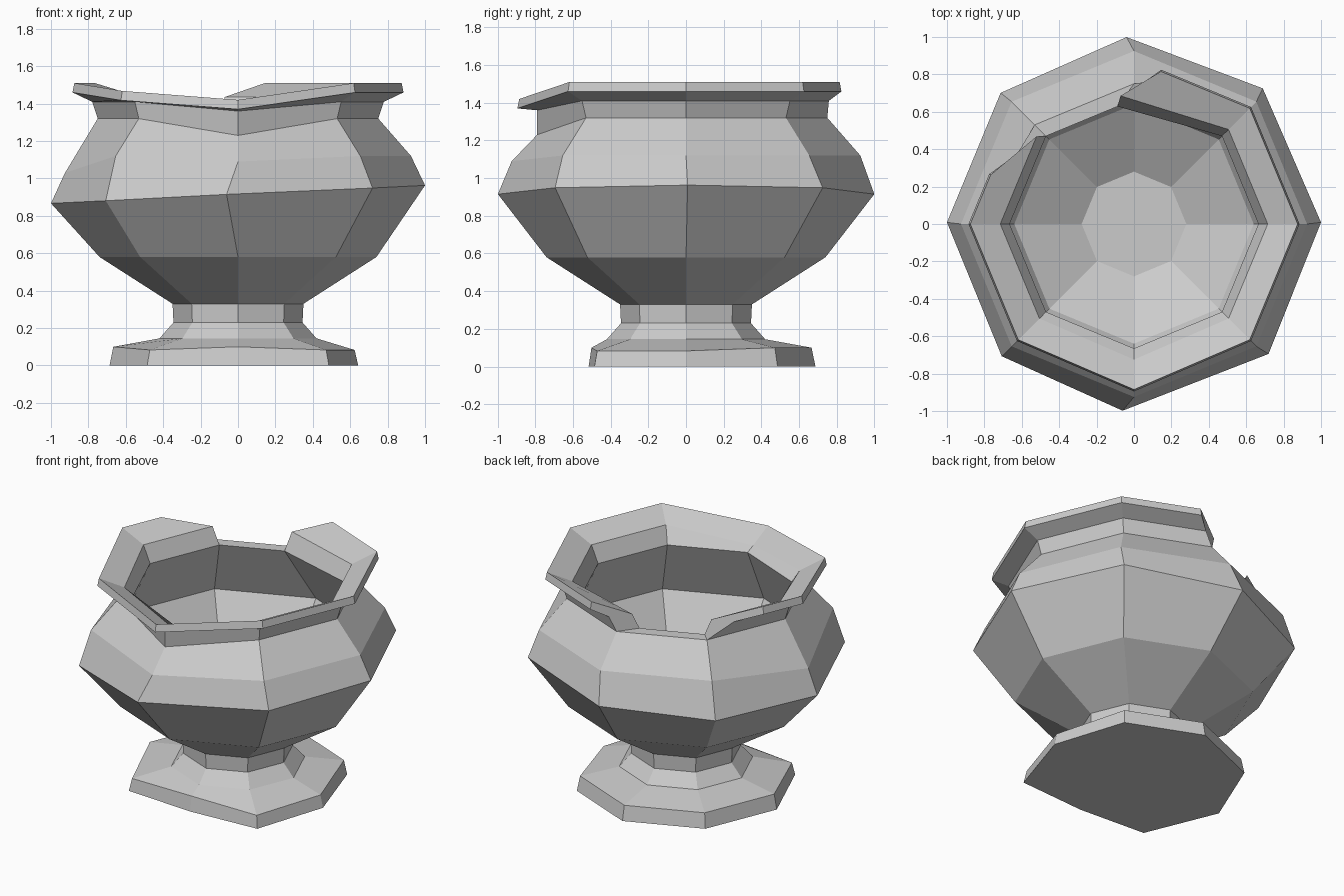
import bpy, bmesh
from math import cos, sin, pi, radians

if "Cube" in bpy.data.objects:
    bpy.data.objects.remove(bpy.data.objects["Cube"])

N = 8  # columns: 0 right, 2 back, 4 left, 6 front

# outside profile from foot to rim, then down the inside: (radius, height)
PROFILE = [
    (0.68, 0.00), (0.66, 0.10), (0.42, 0.145), (0.345, 0.23), (0.35, 0.33),
    (0.74, 0.58), (1.00, 0.915), (0.925, 1.12), (0.75, 1.32),
    (0.78, 1.41), (0.885, 1.46), (0.875, 1.51), (0.715, 1.435), (0.665, 1.32),
    (0.84, 0.94), (0.64, 0.61), (0.28, 0.40),
]
SHOULDER, NECK, LIP_IN = 6, 8, 13

# degrees by which the two broken rim ends are worn round, per ring from above the neck
BREAK = {2: (-4, -10, -10, 6, 8), 3: (14, 26, 26, 3, 0)}


def corner(i, k):
    """Position of one corner, with the wear of the old urn applied."""
    r, z = PROFILE[i]
    a = 2 * pi * k / N
    if i < 2:                                   # chipped foot
        r *= {0: 0.945, 6: 0.76}.get(k, 1.01)
        if i == 1 and k in (0, 5, 7):
            z -= 0.017
    if i == SHOULDER:                           # uneven shoulder
        z += 0.048 * cos(a)
        a += radians((0.5, 1.5, 2.3, 0.5, -0.5, 0, -3.5, 1)[k])
    if i == SHOULDER + 1 and k in (4, 6):
        z -= 0.09 if k == 4 else 0.03
    if NECK <= i < LIP_IN:                      # sagging front of the rim
        if k == 6:
            z -= 0.09 if i != NECK + 1 else 0.05
            r += 0.04 if i == NECK else 0.01
        if k == 5 and i > NECK + 1:
            z -= 0.042
    if k in BREAK and NECK < i <= LIP_IN:       # slide along the octagon's sides
        turn = radians(BREAK[k][i - NECK - 1])
        r *= cos(pi / N) / cos(pi / N - abs(turn))
        a += turn
    return r * cos(a), r * sin(a), z


bm = bmesh.new()
rings = [[bm.verts.new(corner(i, k)) for k in range(N)] for i in range(len(PROFILE))]

# walls, leaving out the broken rim section between columns 2 and 3
for i in range(len(PROFILE) - 1):
    for k in range(N):
        if k == 2 and NECK <= i < LIP_IN:
            continue
        n = (k + 1) % N
        bm.faces.new((rings[i][k], rings[i][n], rings[i + 1][n], rings[i + 1][k]))

# foot underside and inside floor
bm.faces.new(rings[0][::-1])
bm.faces.new(rings[-1])

# break: flat top of the wall and the two rim ends
bm.faces.new((rings[NECK][2], rings[NECK][3], rings[LIP_IN][3], rings[LIP_IN][2]))
for k in BREAK:
    bm.faces.new([rings[i][k] for i in range(NECK, LIP_IN + 1)])

bmesh.ops.recalc_face_normals(bm, faces=bm.faces)
mesh = bpy.data.meshes.new("broken_urn")
bm.to_mesh(mesh)
bm.free()
urn = bpy.data.objects.new("broken_urn", mesh)
bpy.context.collection.objects.link(urn)
